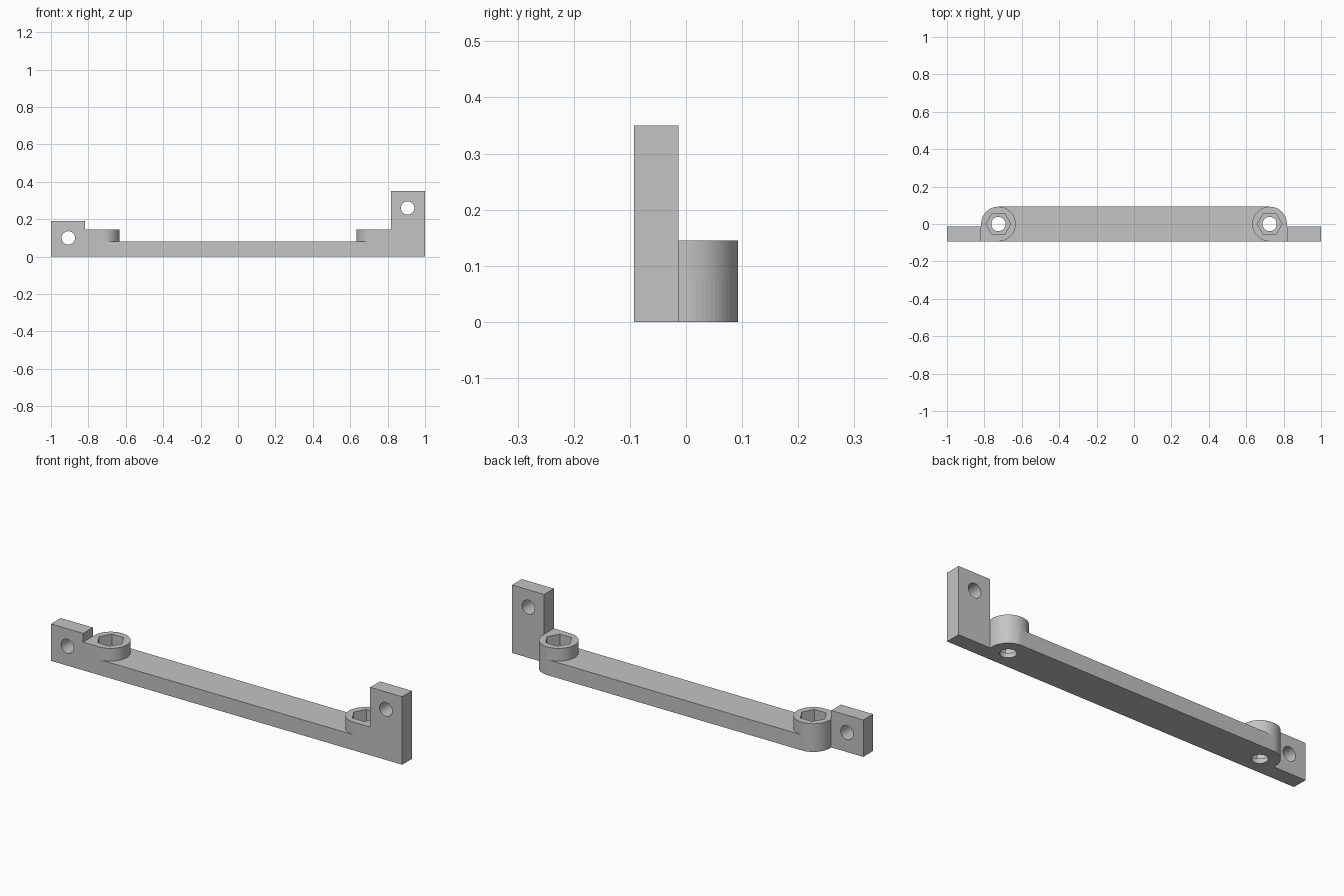
import bpy
import bmesh
from math import sin, cos, pi
from mathutils import Matrix

if "Cube" in bpy.data.objects:
    bpy.data.objects.remove(bpy.data.objects["Cube"], do_unlink=True)

HALF = 0.0925      # half depth of the bar, also the boss radius
BOSS_X = 0.725     # boss centre
END = BOSS_X + HALF
TAB_BACK = -0.0135
BAR_H, BOSS_H = 0.08, 0.145
LEDGE = 0.024      # floor under the hex pocket

grey = bpy.data.materials.new("grey plastic")
grey.use_nodes = True
grey.diffuse_color = (0.55, 0.55, 0.55, 1)
grey.node_tree.nodes["Principled BSDF"].inputs["Base Color"].default_value = (0.55, 0.55, 0.55, 1)


def arc(cx, cy, r, start, end, n):
    return [(cx + r * cos(start + (end - start) * i / n),
             cy + r * sin(start + (end - start) * i / n)) for i in range(n + 1)]


def prism(name, outline, z0, z1, matrix=None):
    """Extrude a flat outline from z0 to z1."""
    bm = bmesh.new()
    face = bm.faces.new([bm.verts.new((x, y, z0)) for x, y in outline])
    top = bmesh.ops.extrude_face_region(bm, geom=[face])["geom"]
    bmesh.ops.translate(bm, vec=(0, 0, z1 - z0),
                        verts=[v for v in top if isinstance(v, bmesh.types.BMVert)])
    if matrix:
        bmesh.ops.transform(bm, matrix=matrix, verts=bm.verts)
    bmesh.ops.recalc_face_normals(bm, faces=bm.faces)
    mesh = bpy.data.meshes.new(name)
    bm.to_mesh(mesh)
    bm.free()
    mesh.materials.append(grey)
    obj = bpy.data.objects.new(name, mesh)
    bpy.context.collection.objects.link(obj)
    return obj


def combine(target, other, operation):
    mod = target.modifiers.new(operation, "BOOLEAN")
    mod.operation, mod.solver, mod.object = operation, "EXACT", other
    bpy.context.view_layer.objects.active = target
    bpy.ops.object.modifier_apply(modifier=mod.name)
    bpy.data.objects.remove(other, do_unlink=True)


# Long bar with rounded rear corners
bar = prism("mounting_bar",
            [(-END, -HALF), (END, -HALF)]
            + arc(BOSS_X, 0, HALF, 0, pi / 2, 16)
            + arc(-BOSS_X, 0, HALF, pi / 2, pi, 16), 0, BAR_H)

for side, tab_h, hole_z in ((-1, 0.19, 0.10), (1, 0.35, 0.26)):
    x = side * BOSS_X
    # Round boss, squared off at its outer front corner
    boss = [(side * px, py) for px, py in
            arc(BOSS_X, 0, HALF, 0, 1.5 * pi, 48) + [(END, -HALF)]]
    combine(bar, prism("boss", boss, 0, BOSS_H), "UNION")
    # Upright end tab
    tab = [(side * END, -HALF), (side, -HALF), (side, TAB_BACK), (side * END, TAB_BACK)]
    combine(bar, prism("tab", tab, 0, tab_h), "UNION")
    # Hex nut pocket and its through hole
    combine(bar, prism("nut_pocket", arc(x, 0, 0.066, 0, 2 * pi, 6)[:-1], LEDGE, 0.3), "DIFFERENCE")
    combine(bar, prism("bolt_hole", arc(x, 0, 0.038, 0, 2 * pi, 40)[:-1], -0.1, 0.1), "DIFFERENCE")
    # Cross hole through the tab
    turn = Matrix.Translation((side * 0.907, 0, hole_z)) @ Matrix.Rotation(pi / 2, 4, "X")
    combine(bar, prism("tab_hole", arc(0, 0, 0.036, 0, 2 * pi, 40)[:-1], -0.2, 0.2, turn), "DIFFERENCE")

# Smooth round walls, crisp edges
bpy.ops.object.select_all(action="DESELECT")
bar.select_set(True)
bpy.context.view_layer.objects.active = bar
bpy.ops.object.shade_smooth_by_angle()
